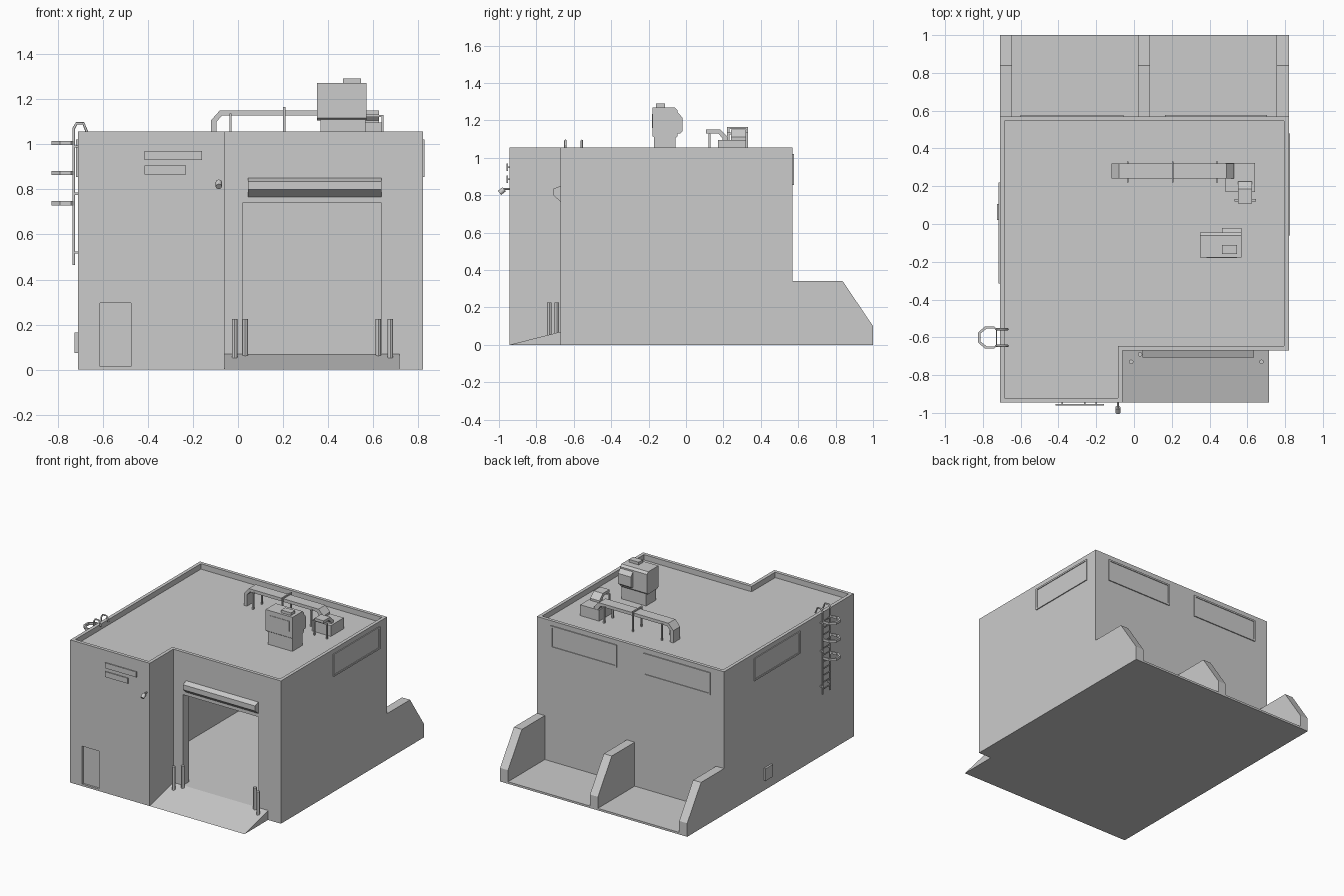
import bpy, bmesh, math
from mathutils import Vector

if "Cube" in bpy.data.objects:
    bpy.data.objects.remove(bpy.data.objects["Cube"])


def finish(bm, name):
    bmesh.ops.recalc_face_normals(bm, faces=bm.faces)
    me = bpy.data.meshes.new(name)
    bm.to_mesh(me)
    bm.free()
    ob = bpy.data.objects.new(name, me)
    bpy.context.collection.objects.link(ob)
    return ob


def prism(name, pts, axis, a, b):
    """Extrude a 2D profile along an axis from a to b."""
    put = {'x': lambda p, t: (t, p[0], p[1]),
           'y': lambda p, t: (p[0], t, p[1]),
           'z': lambda p, t: (p[0], p[1], t)}[axis]
    bm = bmesh.new()
    lo = [bm.verts.new(put(p, a)) for p in pts]
    hi = [bm.verts.new(put(p, b)) for p in pts]
    bm.faces.new(lo)
    bm.faces.new(hi)
    n = len(pts)
    for i in range(n):
        j = (i + 1) % n
        bm.faces.new((lo[i], lo[j], hi[j], hi[i]))
    return finish(bm, name)


def box(name, x0, x1, y0, y1, z0, z1):
    return prism(name, [(x0, y0), (x1, y0), (x1, y1), (x0, y1)], 'z', z0, z1)


def tube(name, pts, r, sides=8, closed=False):
    """Pipe along a polyline, converted to a mesh."""
    cu = bpy.data.curves.new(name, 'CURVE')
    cu.dimensions = '3D'
    cu.bevel_depth = r
    cu.bevel_resolution = max(0, sides // 2 - 2)
    cu.use_fill_caps = True
    sp = cu.splines.new('POLY')
    sp.points.add(len(pts) - 1)
    for p, co in zip(sp.points, pts):
        p.co = (*co, 1)
    sp.use_cyclic_u = closed
    ob = bpy.data.objects.new(name, cu)
    bpy.context.collection.objects.link(ob)
    return ob


def cylinder(name, p, q, r, sides=12):
    p, q = Vector(p), Vector(q)
    bpy.ops.mesh.primitive_cylinder_add(vertices=sides, radius=r, depth=(q - p).length,
                                        location=(p + q) / 2,
                                        rotation=(q - p).to_track_quat('Z', 'Y').to_euler())
    ob = bpy.context.object
    ob.name = name
    bpy.ops.object.shade_smooth_by_angle()
    return ob


def cut(target, cutter):
    m = target.modifiers.new('cut', 'BOOLEAN')
    m.operation = 'DIFFERENCE'
    m.solver = 'EXACT'
    m.object = cutter
    bpy.context.view_layer.objects.active = target
    bpy.ops.object.modifier_apply(modifier=m.name)
    bpy.data.objects.remove(cutter)


# Building shell: L-shaped plan, roof recess, hall, gateway and door niche
L = [(-.71, -.945), (-.06, -.945), (-.06, -.67), (.82, -.67), (.82, .57), (-.71, .57)]
L_in = [(-.685, -.92), (-.085, -.92), (-.085, -.645), (.795, -.645), (.795, .545), (-.685, .545)]
walls = prism('building_walls', L, 'z', 0, 1.055)
cut(walls, prism('roof_cut', L_in, 'z', 1.015, 1.2))
cut(walls, box('hall_cut', -.35, .77, -.60, .52, .07, .96))
cut(walls, box('gate_cut', .02, .635, -.8, -.55, .07, .74))
cut(walls, box('door_cut', -.612, -.475, -1, -.93, .015, .295))

# Loading ramp
prism('ramp', [(-.945, 0), (-.67, 0), (-.67, .07)], 'x', -.06, .715)

# Rear storage bays
box('rear_slab', -.71, .82, .57, 1, 0, .015)
for x in (-.71, .02, .755):
    prism('bay_divider', [(.57, 0), (1, 0), (1, .1), (.838, .34), (.57, .34)], 'x', x, x + .065)

# Gateway shutter housing and bollards
prism('shutter_housing', [(-.67, .85), (-.708, .835), (-.708, .798), (-.67, .765)], 'x', .045, .635)
for x, y in ((-.015, -.73), (.032, -.69), (.622, -.69), (.675, -.73)):
    cylinder('bollard', (x, y, .02), (x, y, .225), .012)

# Front wall plates and lamp
box('wall_plate_long', -.415, -.16, -.96, -.953, .93, .97)
box('wall_plate_short', -.415, -.23, -.96, -.953, .865, .905)
for x, z in ((-.38, .95), (-.2, .95), (-.38, .885), (-.26, .885)):
    box('plate_stud', x - .004, x + .004, -.955, -.94, z - .004, z + .004)
cylinder('lamp_arm', (-.085, -.94, .833), (-.085, -.985, .833), .006, 8)
cylinder('lamp_head', (-.085, -.972, .832), (-.085, -.997, .812), .014)


# High window strips: frame around a recessed pane
def window(origin, along, out, width):
    o, u, n = Vector(origin), Vector(along), Vector(out)
    for a0, a1, z0, z1, d in ((0, width, .855, .867, .007), (0, width, 1.008, 1.02, .007),
                              (0, .012, .867, 1.008, .007), (width - .012, width, .867, 1.008, .007),
                              (.012, width - .012, .867, 1.008, .002)):
        c = [o + u * a0 - n * .003, o + u * a1 + n * d]
        xs, ys = sorted(p.x for p in c), sorted(p.y for p in c)
        box('window_part', *xs, *ys, z0, z1)


window((.82, -.06, 0), (0, 1, 0), (1, 0, 0), .54)
window((-.71, -.315, 0), (0, 1, 0), (-1, 0, 0), .535)
window((-.6, .57, 0), (1, 0, 0), (0, 1, 0), .545)
window((.165, .57, 0), (1, 0, 0), (0, 1, 0), .54)

# Side vent
box('side_vent', -.725, -.705, .02, .105, .075, .165)

# Roof ladder with safety hoops
for y in (-.557, -.645):
    tube('ladder_rail', [(-.728, y, .465), (-.728, y, 1.07), (-.715, y, 1.092),
                         (-.685, y, 1.092), (-.668, y, 1.05)], .006)
    for z in (.52, .78, .99):
        box('ladder_bracket', -.73, -.705, y - .005, y + .005, z - .005, z + .005)
for i in range(11):
    cylinder('ladder_rung', (-.728, -.645, .5 + i * .05), (-.728, -.557, .5 + i * .05), .004, 6)
hoop = [(-.725, -.557), (-.74, -.543), (-.79, -.543), (-.826, -.575),
        (-.826, -.627), (-.79, -.658), (-.74, -.658), (-.725, -.645)]
hoop_in = [(x * .97 - .0235, -.601 + (y + .601) * .84) for x, y in hoop]
hoop_in = [(x + (.012 if x < -.78 else 0), y) for x, y in hoop_in]
for z in (.738, .873, 1.005):
    prism('ladder_hoop', hoop + hoop_in[::-1], 'z', z - .009, z + .009)

# Rooftop air handler
box('handler_base', .365, .565, -.172, -.055, 1.01, 1.11)
prism('handler_body', [(-.178, 1.115), (-.165, 1.105), (-.055, 1.105), (-.045, 1.115),
                       (-.045, 1.255), (-.06, 1.27), (-.178, 1.27)], 'x', .35, .57)
box('handler_panel', .385, .545, -.181, -.175, 1.16, 1.235)
prism('handler_hood', [(-.05, 1.13), (-.03, 1.13), (-.02, 1.14), (-.02, 1.215), (-.05, 1.25)],
      'x', .465, .57)
box('handler_cap', .465, .545, -.16, -.112, 1.265, 1.29)

# Roof duct with bent ends and straddling supports
prism('roof_duct', [(-.12, 1.01), (-.12, 1.105), (-.08, 1.15), (.49, 1.15), (.53, 1.11), (.53, 1.07),
                    (.495, 1.07), (.495, 1.1), (.475, 1.127), (-.07, 1.127),
                    (-.095, 1.1), (-.095, 1.01)], 'y', .24, .32)
for x, top in ((-.033, 1.135), (.205, 1.165), (.44, 1.135)):
    for y in (.226, .326):
        box('duct_leg', x - .005, x + .005, y - .006, y + .006, 1.01, top)
    box('duct_crossbar', x - .005, x + .005, .22, .332, top - .01, top)

# Fan unit with intake elbow and stand
box('fan_unit', .485, .64, .17, .322, 1.01, 1.095)
prism('intake_elbow', [(.108, 1.13), (.108, 1.15), (.185, 1.15), (.225, 1.11), (.225, 1.08),
                       (.195, 1.08), (.195, 1.105), (.172, 1.13)], 'x', .55, .625)
for x in (.537, .64):
    box('elbow_leg', x - .005, x + .005, .12, .132, 1.01, 1.13)
box('elbow_crossbar', .532, .645, .12, .132, 1.12, 1.13)
